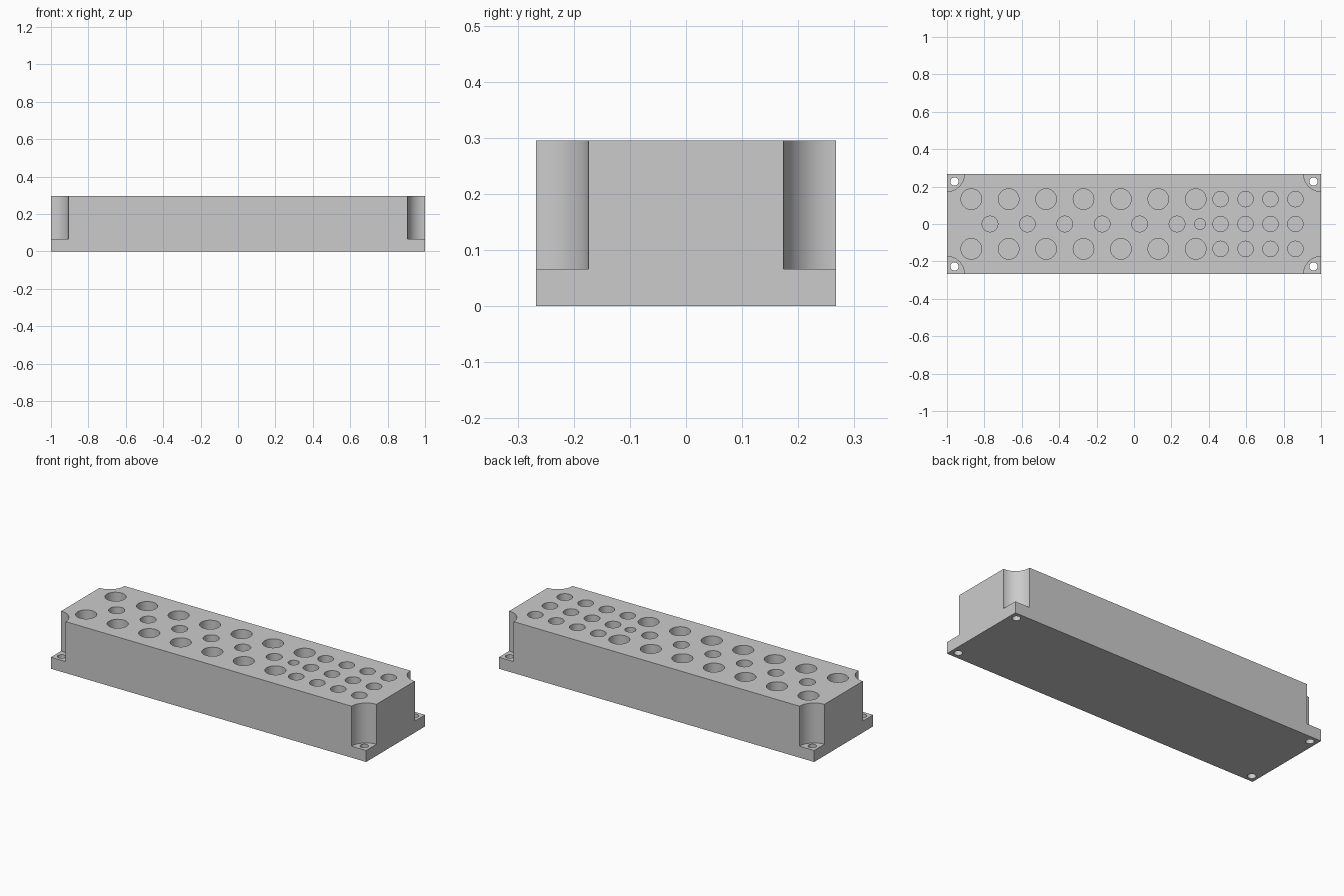
import bpy
import bmesh
import math
from mathutils import Matrix

HALF_X, HALF_Y, HEIGHT = 1.0, 0.267, 0.295
FLANGE_TOP = 0.066
POCKET_FLOOR = 0.066
ABOVE = HEIGHT + 0.1

cube = bpy.data.objects.get("Cube")
if cube:
    bpy.data.objects.remove(cube, do_unlink=True)

grey = bpy.data.materials.new("plain grey")
grey.use_nodes = True
colour = (0.6, 0.6, 0.6, 1)
grey.diffuse_color = colour
grey.node_tree.nodes["Principled BSDF"].inputs["Base Color"].default_value = colour


def make_object(name, bm):
    mesh = bpy.data.meshes.new(name)
    bm.to_mesh(mesh)
    bm.free()
    mesh.materials.append(grey)
    obj = bpy.data.objects.new(name, mesh)
    bpy.context.collection.objects.link(obj)
    return obj


def cylinders(name, spots, bottom, segments=48):
    """One cutter object holding a cylinder for each (x, y, radius)."""
    bm = bmesh.new()
    for x, y, radius in spots:
        bmesh.ops.create_cone(
            bm, cap_ends=True, segments=segments, radius1=radius, radius2=radius,
            depth=ABOVE - bottom,
            matrix=Matrix.Translation((x, y, (ABOVE + bottom) / 2)))
    cutter = make_object(name, bm)
    cutter.hide_render = True
    return cutter


def cut(body, cutter):
    bpy.context.view_layer.objects.active = body
    mod = body.modifiers.new(cutter.name, 'BOOLEAN')
    mod.operation = 'DIFFERENCE'
    mod.solver = 'EXACT'
    mod.object = cutter
    bpy.ops.object.modifier_apply(modifier=mod.name)
    bpy.data.objects.remove(cutter, do_unlink=True)


# Solid block
bm = bmesh.new()
bmesh.ops.create_cube(bm, size=1, matrix=Matrix.Translation((0, 0, HEIGHT / 2))
                      @ Matrix.Diagonal((2 * HALF_X, 2 * HALF_Y, HEIGHT, 1)))
block = make_object("rack_block", bm)

# Rounded corner notches that leave mounting flanges
corners = [(sx, sy) for sx in (-1, 1) for sy in (-1, 1)]
cut(block, cylinders("corner_notches",
                     [(sx * HALF_X, sy * HALF_Y, 0.093) for sx, sy in corners],
                     FLANGE_TOP, 96))

# Screw holes right through the flanges
cut(block, cylinders("screw_holes",
                     [(sx * 0.96, sy * 0.227, 0.022) for sx, sy in corners], -0.1))

# Blind pockets in the top
pockets = [(-0.87 + 0.2 * i, sy * 0.133, 0.055) for i in range(7) for sy in (-1, 1)]
pockets += [(-0.77 + 0.2 * i, 0, 0.042) for i in range(6)]
pockets += [(0.463 + 0.1333 * i, 0.133 * j, 0.041) for i in range(4) for j in (-1, 0, 1)]
pockets.append((0.353, 0, 0.029))
cut(block, cylinders("pockets", pockets, POCKET_FLOOR))

# Smooth bores, crisp edges
bpy.ops.object.select_all(action='DESELECT')
block.select_set(True)
bpy.context.view_layer.objects.active = block
bpy.ops.object.shade_smooth_by_angle(angle=math.radians(30))
